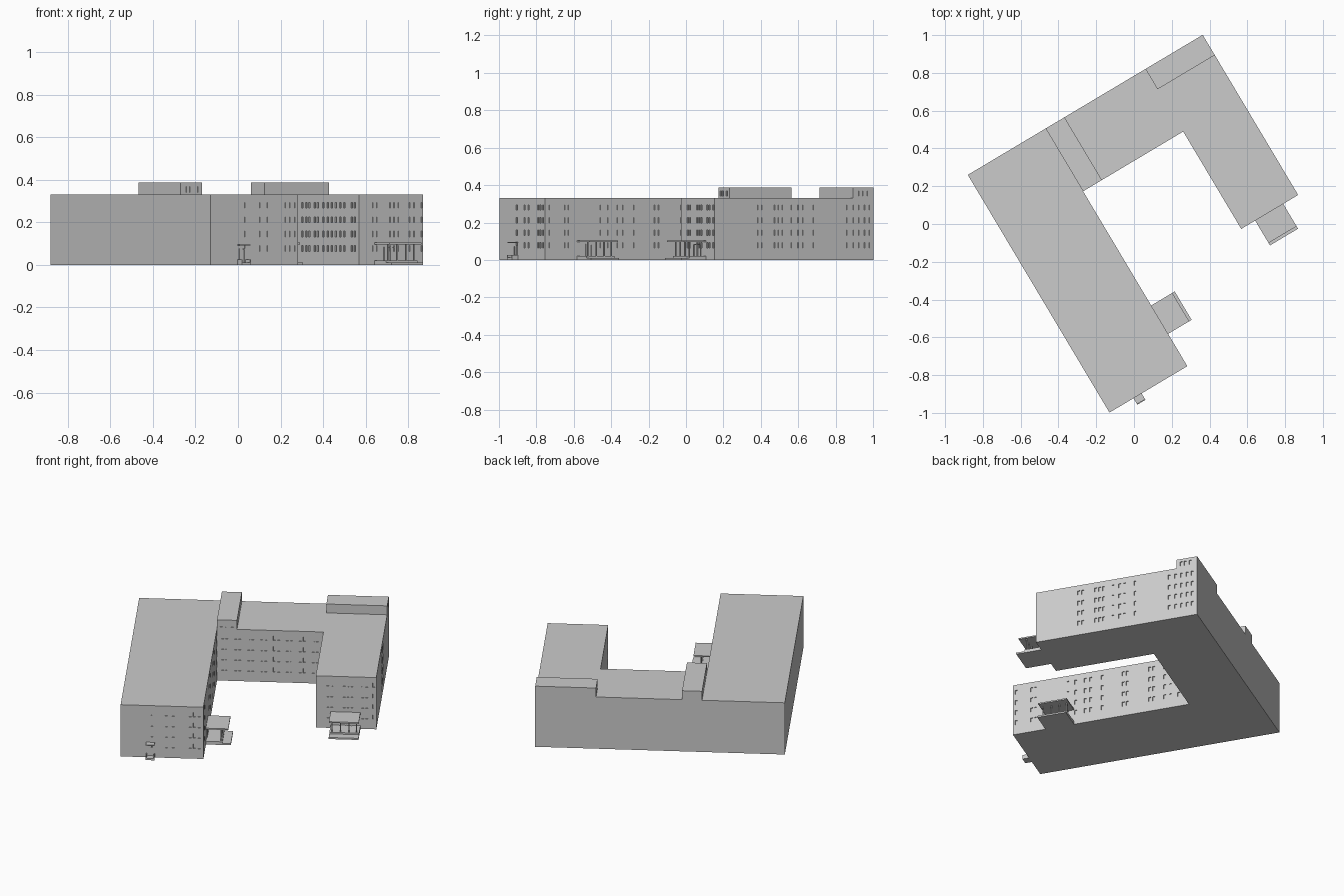
import bpy, bmesh, math
from mathutils import Matrix, Vector

if "Cube" in bpy.data.objects:
    bpy.data.objects.remove(bpy.data.objects["Cube"])

# Plan frame: origin at the west corner, x along the back wall, -y down the wings
PLAN = Matrix.Translation((-0.88, 0.26, 0)) @ Matrix.Rotation(math.radians(30.8), 4, 'Z')
H = 0.33
ROOF_H = 0.387
ROWS = (0.078, 0.145, 0.212, 0.28)


def mesh_object(name, bm, matrix):
    bmesh.ops.recalc_face_normals(bm, faces=bm.faces)
    me = bpy.data.meshes.new(name)
    bm.to_mesh(me)
    bm.free()
    ob = bpy.data.objects.new(name, me)
    bpy.context.collection.objects.link(ob)
    ob.matrix_world = matrix
    return ob


def boxes(name, spans, matrix=PLAN):
    """One object from (x0, x1, y0, y1, z0, z1) spans."""
    bm = bmesh.new()
    for x0, x1, y0, y1, z0, z1 in spans:
        m = Matrix.Translation(((x0 + x1) / 2, (y0 + y1) / 2, (z0 + z1) / 2)) @ \
            Matrix.Diagonal((x1 - x0, y1 - y0, z1 - z0, 1))
        bmesh.ops.create_cube(bm, size=1, matrix=m)
    return mesh_object(name, bm, matrix)


def facade(s, t, deg):
    """Frame on a wall: x along the wall, -y outward."""
    return PLAN @ Matrix.Translation((s, -t, 0)) @ Matrix.Rotation(math.radians(deg), 4, 'Z')


def cut_windows(target, name, frame, positions, rows, w=0.014, h=0.028, depth=0.006):
    """Recess a grid of windows into a wall."""
    cutter = boxes(name + "_cutter", [(a - w / 2, a + w / 2, -0.01, depth, z - h / 2, z + h / 2)
                                      for a in positions for z in rows], frame)
    cutter.hide_render = True
    cutter.display_type = 'WIRE'
    mod = target.modifiers.new(name, 'BOOLEAN')
    mod.object = cutter
    mod.operation = 'DIFFERENCE'
    mod.solver = 'EXACT'


def porch(name, frame, w, d):
    """Raised landing with a step, flat canopy, posts and a door frame."""
    lip = d - 0.05
    boxes(name + "_steps", [(0, w, -lip, 0, 0, 0.02), (0, w, -d, -lip, 0, 0.01)], frame)
    boxes(name + "_canopy", [(0, w, -d + 0.015, 0, 0.096, 0.104)], frame)
    boxes(name + "_posts", [(x, x + 0.006, -lip + 0.005, -lip + 0.011, 0.02, 0.096)
                            for x in (0.012, w * 0.36, w * 0.64, w - 0.018)], frame)
    boxes(name + "_door_frame",
          [(w * k - 0.002, w * k + 0.002, -0.005, 0, 0.02, 0.085) for k in (0.3, 0.5, 0.7)]
          + [(w * 0.3, w * 0.7, -0.005, 0, 0.081, 0.085)], frame)


# U-shaped building body
outline = [(0, 0), (1.448, 0), (1.448, 0.987), (1.097, 0.987),
           (1.097, 0.387), (0.48, 0.387), (0.48, 1.465), (0, 1.465)]
bm = bmesh.new()
base = bm.faces.new([bm.verts.new((s, -t, 0)) for s, t in outline])
top = bmesh.ops.extrude_face_region(bm, geom=[base])["geom"]
bmesh.ops.translate(bm, vec=(0, 0, H), verts=[g for g in top if isinstance(g, bmesh.types.BMVert)])
body = mesh_object("building_body", bm, PLAN)

# Roof stair houses
stair_a = boxes("roof_stair_house_a", [(0.48, 0.596, -0.387, 0, H, ROOF_H)])
stair_b = boxes("roof_stair_house_b", [(1.095, 1.448, -0.125, 0, H, ROOF_H)])

# Wall frames
left_end = facade(0, 1.465, 0)
right_end = facade(1.097, 0.987, 0)
court_back = facade(0.48, 0.387, 0)
left_court = facade(0.48, 1.465, 90)
right_court = facade(1.097, 0.387, -90)
right_outer = facade(1.448, 0.987, 90)

# Windows on every street and courtyard wall
cut_windows(body, "left_end_windows", left_end,
            [0.182, 0.264, 0.305, 0.404, 0.428, 0.456], ROWS)
cut_windows(body, "right_end_windows", right_end,
            [0.07, 0.092, 0.165, 0.187, 0.21, 0.272, 0.296, 0.337], ROWS)
cut_windows(body, "court_back_windows", court_back,
            [0.045 + 0.075 * i + d for i in range(8) for d in (-0.012, 0.012)], ROWS)
cut_windows(body, "left_court_windows", left_court,
            [0.02, 0.115, 0.138, 0.337, 0.385, 0.442, 0.477, 0.547, 0.675, 0.7,
             0.838, 0.862, 0.93, 0.965, 1.015, 1.05], ROWS)
cut_windows(body, "right_court_windows", right_court,
            [0.079, 0.118, 0.147, 0.196, 0.225, 0.273, 0.313, 0.351, 0.39, 0.43, 0.467, 0.533, 0.563],
            ROWS)
cut_windows(body, "right_outer_windows", right_outer,
            [0.262, 0.287, 0.367, 0.391, 0.414, 0.472, 0.513, 0.542, 0.607,
             0.817, 0.857, 0.892, 0.927, 0.957], ROWS)
cut_windows(stair_a, "stair_a_windows", court_back, [0.025, 0.045, 0.088], [0.355])
cut_windows(stair_b, "stair_b_windows", right_outer, [0.89, 0.915, 0.945], [0.355])

# Main entrance porches
porch("right_porch", facade(1.183, 0.987, 0), 0.173, 0.153)
porch("court_porch", facade(0.48, 1.266, 90), 0.175, 0.145)

# Small side entrance on the left wing end
side = facade(0.148, 1.465, 0)
boxes("side_entrance_step", [(0, 0.05, -0.04, 0, 0, 0.012), (0, 0.005, -0.04, 0, 0.012, 0.026),
                             (0.045, 0.05, -0.04, 0, 0.012, 0.026)], side)
boxes("side_entrance_canopy", [(0, 0.05, -0.036, 0, 0.09, 0.096)], side)
boxes("side_entrance_door_frame", [(0.01, 0.014, -0.004, 0, 0.012, 0.075),
                                   (0.036, 0.04, -0.004, 0, 0.012, 0.075),
                                   (0.01, 0.04, -0.004, 0, 0.072, 0.076)], side)
